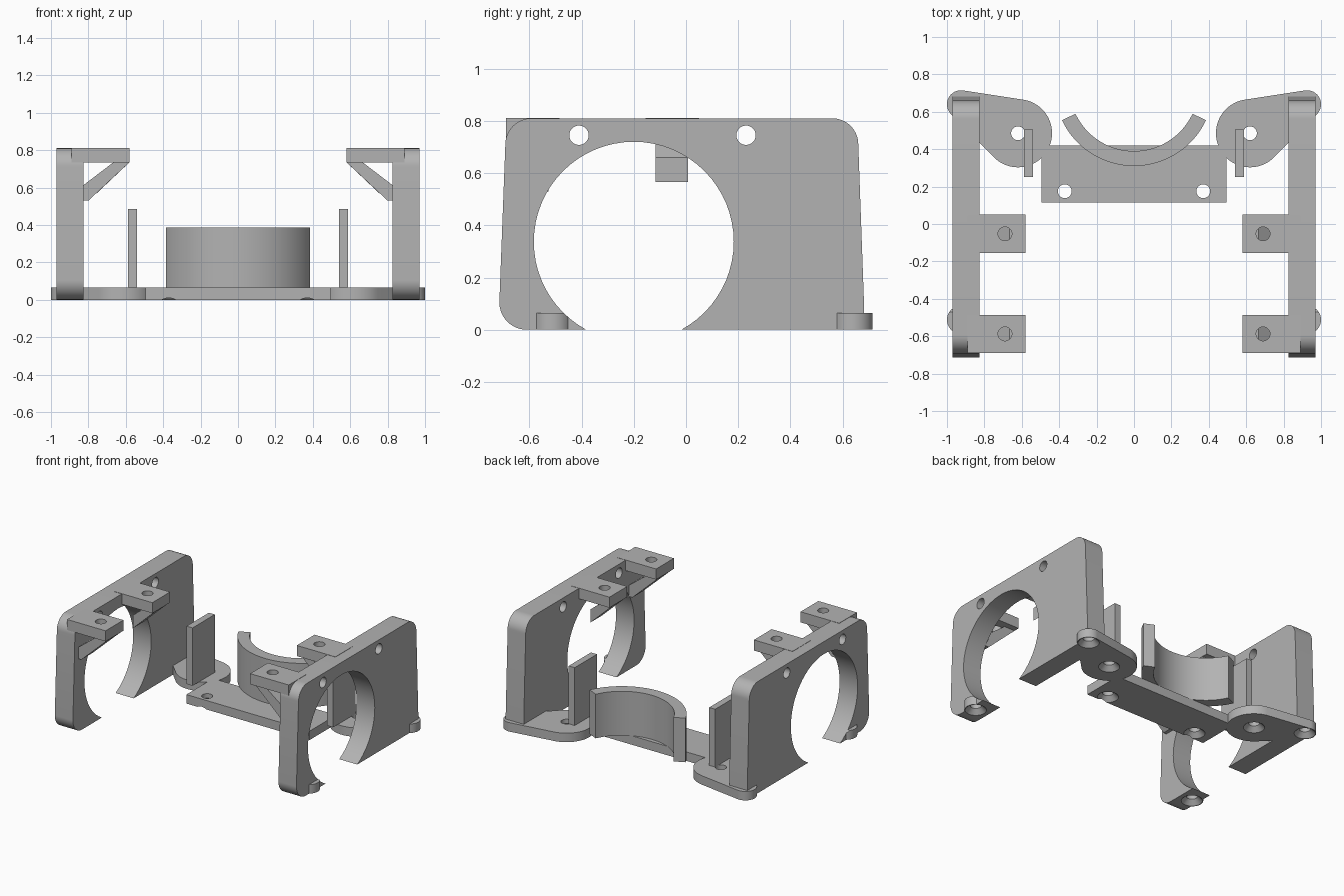
import bpy, bmesh, math
from mathutils import Vector
from mathutils.geometry import convex_hull_2d

old = bpy.data.objects.get("Cube")
if old:
    bpy.data.objects.remove(old, do_unlink=True)

GREY = (0.45, 0.45, 0.45, 1)
mat = bpy.data.materials.new("plain grey")
mat.use_nodes = True
mat.diffuse_color = GREY
mat.node_tree.nodes["Principled BSDF"].inputs["Base Color"].default_value = GREY


def hull(*circles):
    """Outline around circles (a, b, r); r = 0 is a sharp corner."""
    pts = []
    for a, b, r in circles:
        n = 64 if r else 1
        pts += [Vector((a + r * math.cos(2 * math.pi * i / n),
                        b + r * math.sin(2 * math.pi * i / n))) for i in range(n)]
    return [pts[i] for i in convex_hull_2d(pts)]


def rect(a0, a1, b0, b1):
    return [(a0, b0), (a1, b0), (a1, b1), (a0, b1)]


def make(name, bm):
    bmesh.ops.recalc_face_normals(bm, faces=bm.faces)
    mesh = bpy.data.meshes.new(name)
    bm.to_mesh(mesh)
    bm.free()
    mesh.materials.append(mat)
    ob = bpy.data.objects.new(name, mesh)
    bpy.context.collection.objects.link(ob)
    return ob


def prism(name, outline, axis, lo, hi):
    """Extrude a flat outline along an axis from lo to hi."""
    place = {"x": lambda a, b: (lo, a, b), "y": lambda a, b: (a, lo, b),
             "z": lambda a, b: (a, b, lo)}[axis]
    bm = bmesh.new()
    face = bm.faces.new([bm.verts.new(place(a, b)) for a, b in outline])
    ext = bmesh.ops.extrude_face_region(bm, geom=[face])
    move = Vector([hi - lo if c == axis else 0 for c in "xyz"])
    bmesh.ops.translate(bm, vec=move,
                        verts=[v for v in ext["geom"] if isinstance(v, bmesh.types.BMVert)])
    return make(name, bm)


def screw_cutter(x, y, top):
    """Countersunk screw hole opening downwards."""
    bm = bmesh.new()
    rings = []
    for r, z in ((0.075, -0.005), (0.037, 0.033), (0.037, top)):
        rings.append([bm.verts.new((x + r * math.cos(t * math.pi / 16),
                                    y + r * math.sin(t * math.pi / 16), z)) for t in range(32)])
    for low, high in zip(rings, rings[1:]):
        for i in range(32):
            j = (i + 1) % 32
            bm.faces.new((low[i], low[j], high[j], high[i]))
    bm.faces.new(rings[0])
    bm.faces.new(rings[-1])
    return make("cutter", bm)


def select(ob):
    bpy.ops.object.select_all(action="DESELECT")
    ob.select_set(True)
    bpy.context.view_layer.objects.active = ob


def cut(ob, cutter):
    cutter.hide_render = True
    mod = ob.modifiers.new("cut", "BOOLEAN")
    mod.operation = "DIFFERENCE"
    mod.solver = "EXACT"
    mod.object = cutter
    select(ob)
    bpy.ops.object.modifier_apply(modifier=mod.name)
    bpy.data.objects.remove(cutter, do_unlink=True)


def finish(ob, mirror=True):
    select(ob)
    bpy.ops.object.shade_smooth_by_angle(angle=math.radians(30))
    if mirror:
        ob.modifiers.new("mirror", "MIRROR").use_mirror_merge = False


BASE = 0.065
BACK_SCREW, FRONT_SCREW, LOBE_SCREW = (0.925, 0.64), (0.925, -0.512), (0.62, 0.485)


def big_opening():
    return prism("cutter", hull((-0.2, 0.337, 0.383)), "x", 0.76, 1.1)


# Side walls with the large round opening
wall = prism("side_wall", hull((-0.61, 0.105, 0.105), (-0.592, 0.71, 0.1),
                               (0.56, 0.71, 0.1), (0.682, 0.1, 0), (0.682, 0, 0)),
             "x", 0.825, 0.97)
cut(wall, big_opening())
for y in (-0.41, 0.23):
    cut(wall, prism("cutter", hull((y, 0.745, 0.037)), "x", 0.7, 1.1))
for x, y in (BACK_SCREW, FRONT_SCREW):
    cut(wall, screw_cutter(x, y, BASE))
finish(wall)

# Round front feet
foot = prism("front_foot", hull((*FRONT_SCREW, 0.075)), "z", 0, BASE)
cut(foot, big_opening())
cut(foot, screw_cutter(*FRONT_SCREW, BASE + 0.02))
finish(foot)

# Teardrop base lobes at the back
lobe = prism("base_lobe", hull((*LOBE_SCREW, 0.182), (*BACK_SCREW, 0.075)), "z", 0, BASE)
for x, y in (BACK_SCREW, LOBE_SCREW):
    cut(lobe, screw_cutter(x, y, BASE + 0.02))
finish(lobe)

# Cross plate joining the lobes
plate = prism("cross_plate", rect(-0.495, 0.495, 0.115, 0.42), "z", 0, BASE)
for x in (-0.37, 0.37):
    cut(plate, screw_cutter(x, 0.175, BASE + 0.02))
finish(plate, mirror=False)

# Top tabs, each carried by a sloping strut
struts = {
    "front": (-0.5875, [(0.83, 0.53), (0.8, 0.53), (0.58, 0.735), (0.666, 0.735), (0.83, 0.61)]),
    "middle": (-0.0525, [(0.76, 0.565), (0.58, 0.735), (0.666, 0.735), (0.76, 0.66)]),
}
for place, (y, outline) in struts.items():
    tab = prism(place + "_tab", rect(0.58, 0.89, y - 0.102, y + 0.102), "z", 0.735, 0.812)
    cut(tab, prism("cutter", hull((0.69, y, 0.037)), "z", 0.7, 0.9))
    finish(tab)
    finish(prism(place + "_strut", outline, "y", y - 0.065, y + 0.06))

# Upright fins on the lobes
finish(prism("upright_fin", rect(0.54, 0.588, 0.25, 0.505), "z", BASE, 0.485))

# Curved cradle on the cross plate
angles = [math.radians(-65 + 130 * i / 40) for i in range(41)]
arc = [(0.425 * math.sin(t), 0.735 - 0.425 * math.cos(t)) for t in angles]
arc += [(0.345 * math.sin(t), 0.735 - 0.345 * math.cos(t)) for t in reversed(angles)]
finish(prism("curved_cradle", arc, "z", BASE, 0.385), mirror=False)
